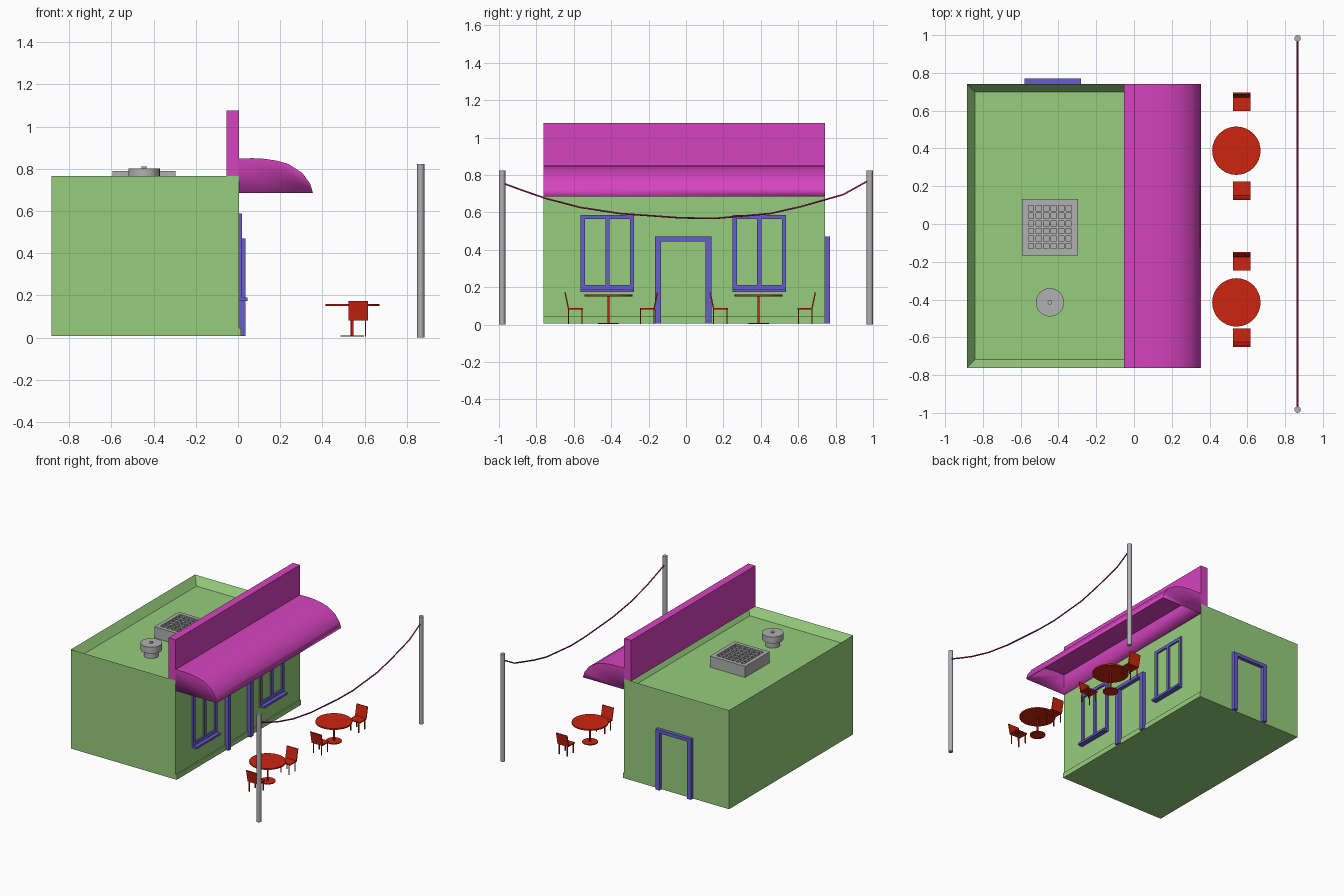
import bpy, bmesh, math
from mathutils import Vector, Matrix

cube = bpy.data.objects.get("Cube")
if cube:
    bpy.data.objects.remove(cube, do_unlink=True)


def material(name, color):
    mat = bpy.data.materials.new(name)
    mat.use_nodes = True
    mat.diffuse_color = (*color, 1)
    mat.node_tree.nodes["Principled BSDF"].inputs["Base Color"].default_value = (*color, 1)
    return mat


GREEN = material("wall green", (0.31, 0.61, 0.205))
MAGENTA = material("awning magenta", (0.67, 0.057, 0.52))
BLUE = material("trim blue", (0.14, 0.11, 0.6))
RED = material("furniture red", (0.61, 0.018, 0.005))
GREY = material("metal grey", (0.44, 0.44, 0.44))
CRIMSON = material("cable crimson", (0.4, 0.015, 0.18))


def finish(name, bm, mat, smooth=False):
    bmesh.ops.recalc_face_normals(bm, faces=bm.faces)
    mesh = bpy.data.meshes.new(name)
    bm.to_mesh(mesh)
    bm.free()
    mesh.materials.append(mat)
    obj = bpy.data.objects.new(name, mesh)
    bpy.context.collection.objects.link(obj)
    if smooth:
        bpy.ops.object.select_all(action="DESELECT")
        obj.select_set(True)
        bpy.context.view_layer.objects.active = obj
        bpy.ops.object.shade_smooth_by_angle(angle=math.radians(40))
    return obj


def add_box(bm, x0, x1, y0, y1, z0, z1):
    place = Matrix.Translation(((x0 + x1) / 2, (y0 + y1) / 2, (z0 + z1) / 2))
    size = Matrix.Diagonal((x1 - x0, y1 - y0, z1 - z0, 1))
    return bmesh.ops.create_cube(bm, size=1, matrix=place @ size)["verts"]


def boxes(name, mat, *parts):
    bm = bmesh.new()
    for part in parts:
        add_box(bm, *part)
    return finish(name, bm, mat)


def add_disc(bm, x, y, z0, z1, radius, sides):
    bmesh.ops.create_cone(bm, cap_ends=True, segments=sides, radius1=radius, radius2=radius,
                          depth=z1 - z0, matrix=Matrix.Translation((x, y, (z0 + z1) / 2)))


def discs(name, mat, x, y, sides, *layers):
    bm = bmesh.new()
    for z0, z1, radius in layers:
        add_disc(bm, x, y, z0, z1, radius, sides)
    return finish(name, bm, mat, True)


# Building with a sunken roof behind a parapet
LEFT, FRONT = -0.885, 0.005
Y0, Y1 = -0.762, 0.742
ROOF, FLOOR = 0.765, 0.705
bm = bmesh.new()
add_box(bm, LEFT, FRONT, Y0, Y1, 0.006, ROOF)
bm.normal_update()
top = [f for f in bm.faces if f.normal.z > 0.9]
bmesh.ops.inset_region(bm, faces=top, thickness=0.062)
bmesh.ops.translate(bm, verts=top[0].verts, vec=(0, 0, FLOOR - ROOF))
finish("building", bm, GREEN)
boxes("plinth", GREEN, (FRONT, 0.014, Y0, Y1, 0.006, 0.045))

# Sign board and hollow curved awning
boxes("sign_board", MAGENTA, (-0.054, FRONT, Y0, Y1, ROOF, 1.077))
profile = [(FRONT, 0.686), (FRONT, 0.848), (0.07, 0.85), (0.125, 0.847), (0.185, 0.838),
           (0.24, 0.822), (0.305, 0.78), (0.343, 0.728), (0.355, 0.686)]
bm = bmesh.new()
near = [bm.verts.new((x, Y0, z)) for x, z in profile]
far = [bm.verts.new((x, Y1, z)) for x, z in profile]
bm.faces.new(near)
bm.faces.new(far[::-1])
for i in range(len(profile) - 1):
    bm.faces.new((near[i], far[i], far[i + 1], near[i + 1]))
awning = finish("awning", bm, MAGENTA, True)
shell = awning.modifiers.new("shell", "SOLIDIFY")
shell.thickness = 0.003
shell.offset = -1


# Door frames: one on the facade, one turned onto the back wall
def door_frame(name):
    half, inner, head = 0.15, 0.118, 0.47
    return boxes(name, BLUE,
                 (0, 0.03, -half, -inner, 0.006, head),
                 (0, 0.03, inner, half, 0.006, head),
                 (0, 0.03, -inner, inner, head - 0.025, head))


door_frame("front_door_frame").location = (FRONT, -0.015, 0)
back_door = door_frame("back_door_frame")
back_door.rotation_euler.z = math.pi / 2
back_door.location = (-0.43, Y1 - 0.003, 0)

# Windows with a centre mullion and a projecting sill
for name, y in (("right_window", -0.42), ("left_window", 0.392)):
    half, rail, low, high = 0.143, 0.023, 0.19, 0.587
    edge = FRONT + 0.013
    boxes(name, BLUE,
          (FRONT, edge, y - half, y - half + rail, low, high),
          (FRONT, edge, y + half - rail, y + half, low, high),
          (FRONT, edge, y - half, y + half, high - rail, high),
          (FRONT, edge, y - half, y + half, low, low + rail),
          (FRONT, edge, y - rail / 2, y + rail / 2, low, high),
          (FRONT, 0.046, y - half, y + half, 0.174, low))

# Rooftop cooling unit: open box with a lattice
cx, cy, half, hole = -0.445, -0.017, 0.149, 0.12
parts = [(cx - half, cx + half, cy - half, cy + half, FLOOR, 0.77)]
for s in (-1, 1):
    a, b = sorted((s * half, s * hole))
    parts.append((cx + a, cx + b, cy - half, cy + half, 0.77, 0.79))
    parts.append((cx - hole, cx + hole, cy + a, cy + b, 0.77, 0.79))
cells = 6
for i in range(cells + 1):
    d = -hole + 2 * hole * i / cells
    parts.append((cx + d - 0.006, cx + d + 0.006, cy - hole, cy + hole, 0.77, 0.786))
    parts.append((cx - hole, cx + hole, cy + d - 0.006, cy + d + 0.006, 0.77, 0.785))
boxes("cooling_unit", GREY, *parts)

# Round roof vent
discs("roof_vent", GREY, cx, -0.415, 24, (FLOOR, 0.752, 0.052), (0.752, 0.802, 0.075),
      (0.802, 0.811, 0.012))


# Round tables, each with two chairs facing it
def chair(name, x, y, turn):
    bm = bmesh.new()
    w, d = 0.047, 0.04
    add_box(bm, -w, w, -d, d, 0.08, 0.088)
    back = add_box(bm, -w, w, d - 0.007, d, 0.086, 0.172)
    for v in back:
        if v.co.z > 0.1:
            v.co.y += 0.018
    for sx in (-1, 1):
        for sy in (-1, 1):
            px, py = sx * 0.034, sy * 0.036
            add_box(bm, px - 0.003, px + 0.003, py - 0.003, py + 0.003, 0.004, 0.08)
    obj = finish(name, bm, RED)
    obj.location = (x, y, 0)
    obj.rotation_euler.z = turn


for side, y in (("right", -0.415), ("left", 0.388)):
    discs(side + "_table", RED, 0.542, y, 32, (0.004, 0.01, 0.055), (0.01, 0.15, 0.006),
          (0.15, 0.16, 0.128))
    chair(side + "_table_back_chair", 0.57, y + (0.205 if side == "right" else 0.25), 0)
    chair(side + "_table_front_chair", 0.57, y - (0.18 if side == "right" else 0.2), math.pi)
# Right-hand pair sits mirrored along the street
bpy.data.objects["right_table_back_chair"].location.y = -0.207
bpy.data.objects["right_table_front_chair"].location.y = -0.592
bpy.data.objects["left_table_back_chair"].location.y = 0.637
bpy.data.objects["left_table_front_chair"].location.y = 0.184

# Street poles and the sagging cable between them
POLE_X = 0.866
for name, y in (("right_pole", -0.983), ("left_pole", 0.983)):
    discs(name, GREY, POLE_X, y, 12, (0, 0.823, 0.017))

path = [(-0.973, 0.754), (-0.88, 0.72), (-0.754, 0.676), (-0.567, 0.627), (-0.353, 0.594),
        (-0.03, 0.571), (0.155, 0.568), (0.45, 0.594), (0.61, 0.63), (0.84, 0.695), (0.97, 0.767)]
curve = bpy.data.curves.new("cable", "CURVE")
curve.dimensions = "3D"
curve.bevel_depth = 0.005
curve.bevel_resolution = 1
spline = curve.splines.new("POLY")
spline.points.add(len(path) - 1)
for point, (y, z) in zip(spline.points, path):
    point.co = (POLE_X, y, z, 1)
curve.materials.append(CRIMSON)
bpy.context.collection.objects.link(bpy.data.objects.new("cable", curve))
